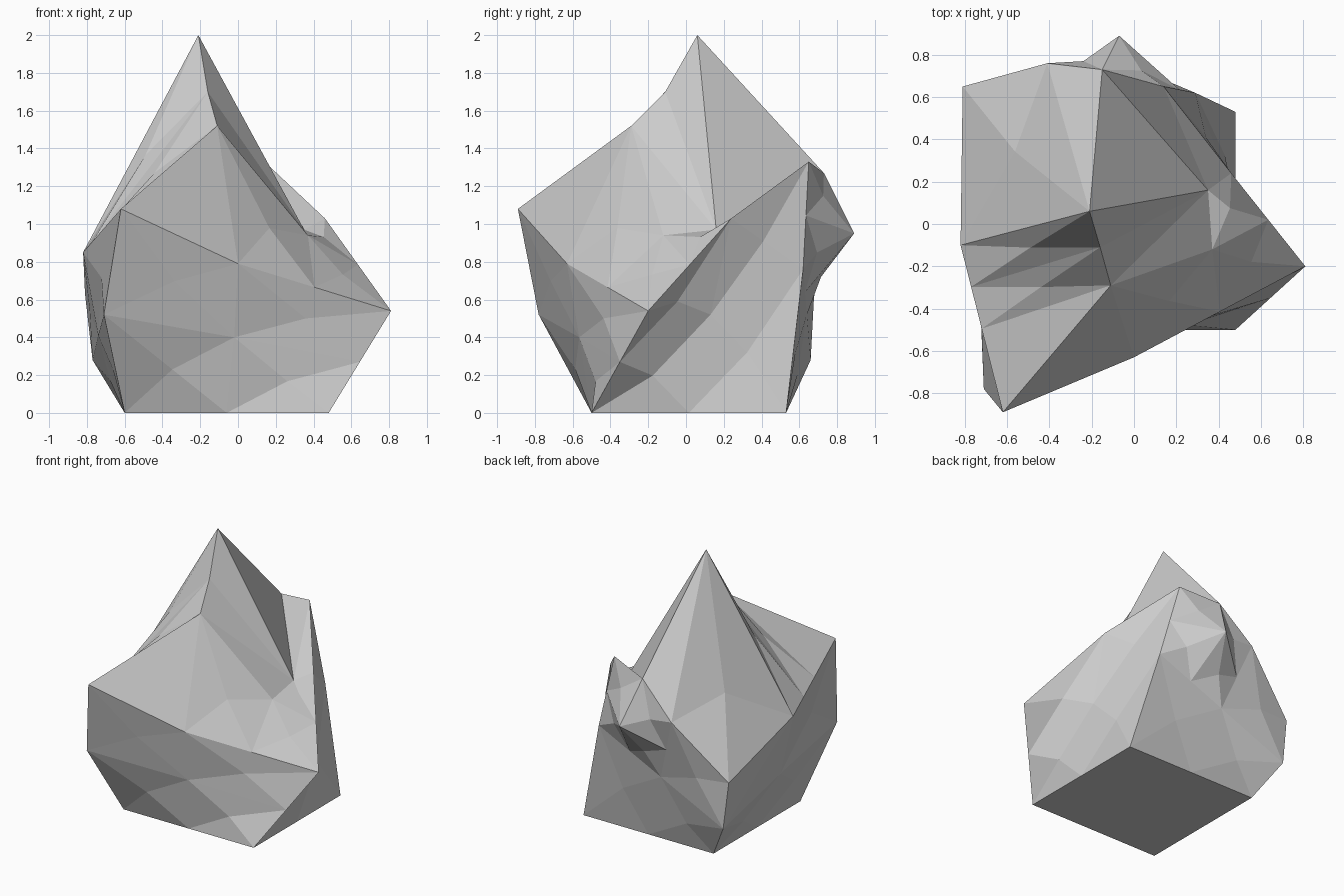
import bpy, bmesh
from mathutils import Vector

if "Cube" in bpy.data.objects:
    bpy.data.objects.remove(bpy.data.objects["Cube"])

# Three rings of the rock, counter-clockwise from the front left corner
base = [(-.60, -.50, 0), (-.06, -.50, 0), (.48, -.50, 0), (.48, .015, 0),
        (.48, .53, 0), (-.06, .53, 0), (-.60, .53, 0), (-.60, .015, 0)]
waist = [(-.71, -.78, .52), (-.02, -.565, .40), (.645, -.35, .27), (.47, .13, .52),
         (.29, .62, .76), (-.24, .64, .52), (-.77, .66, .28), (-.74, -.06, .41)]
shoulder = [(-.62, -.89, 1.08), (0, -.63, .79), (.81, -.20, .54), (.46, .24, 1.03),
            (.14, .65, 1.33), (-.41, .76, 1.02), (-.81, .65, .63), (-.82, -.10, .85)]

# Points of the crown and the back bulge
pts = {
    'peak': (-.21, .06, 2.0), 'ridge': (-.16, -.11, 1.70), 'brow': (-.11, -.29, 1.52),
    'notch': (.35, .16, .97), 'dip': (.37, -.12, .94),
    'saddle': (-.15, .73, 1.27), 'bulge': (-.07, .89, .95),
}
for tag, ring in (('b', base), ('w', waist), ('s', shoulder)):
    for i, p in enumerate(ring):
        pts[f'{tag}{i}'] = p
pts = {k: Vector(p) for k, p in pts.items()}


def mid(name, *keys):
    pts[name] = sum((pts[k] for k in keys), Vector()) / len(keys)


mid('s01', 's0', 's7')       # left shoulder edge
mid('s017', 's01', 's7')
mid('s12', 's1', 's2')       # front shoulder edge
mid('s23', 's2', 's3')       # right ridge
mid('w45', 'w4', 'w5')       # around the bulge
mid('e4', 'w4', 's4')
mid('e5', 'w5', 's5')

bm = bmesh.new()
verts = {k: bm.verts.new(p) for k, p in pts.items()}


def fan(text):
    """Triangles spreading from the first named point."""
    k = text.split()
    for a, b in zip(k[1:], k[2:]):
        bm.faces.new((verts[k[0]], verts[a], verts[b]))


def patch(text):
    """Twisted face, folded evenly around its centre."""
    k = text.split()
    c = bm.verts.new(sum((pts[n] for n in k), Vector()) / len(k))
    for a, b in zip(k, k[1:] + k[:1]):
        bm.faces.new((c, verts[a], verts[b]))


# Underside and side walls
bm.faces.new([verts[f'b{i}'] for i in reversed(range(8))])
for i in range(8):
    j = (i + 1) % 8
    for lo, hi in (('b', 'w'), ('w', 's')):
        if (lo, i) != ('w', 4):
            patch(f'{lo}{i} {lo}{j} {hi}{j} {hi}{i}')

# Bulge in the back wall
for quad in ('w4 w45 bulge e4', 'w45 w5 e5 bulge',
             'e4 bulge saddle s4', 'bulge e5 s5 saddle'):
    patch(quad)

# Front and left crown
fan('s0 s1 brow s01')
patch('s01 brow ridge s017')
patch('s017 ridge peak s7')
patch('s7 peak s5 s6')

# Right crown with its hollow
patch('s1 s12 dip brow')
patch('s12 s2 s23 dip')
patch('dip s23 s3 notch')
fan('notch peak ridge brow dip')

# Back crown
fan('peak notch saddle s5')
fan('notch s3 s4 saddle')

bmesh.ops.recalc_face_normals(bm, faces=bm.faces)
mesh = bpy.data.meshes.new('rock')
bm.to_mesh(mesh)
bm.free()
rock = bpy.data.objects.new('rock', mesh)
bpy.context.collection.objects.link(rock)
